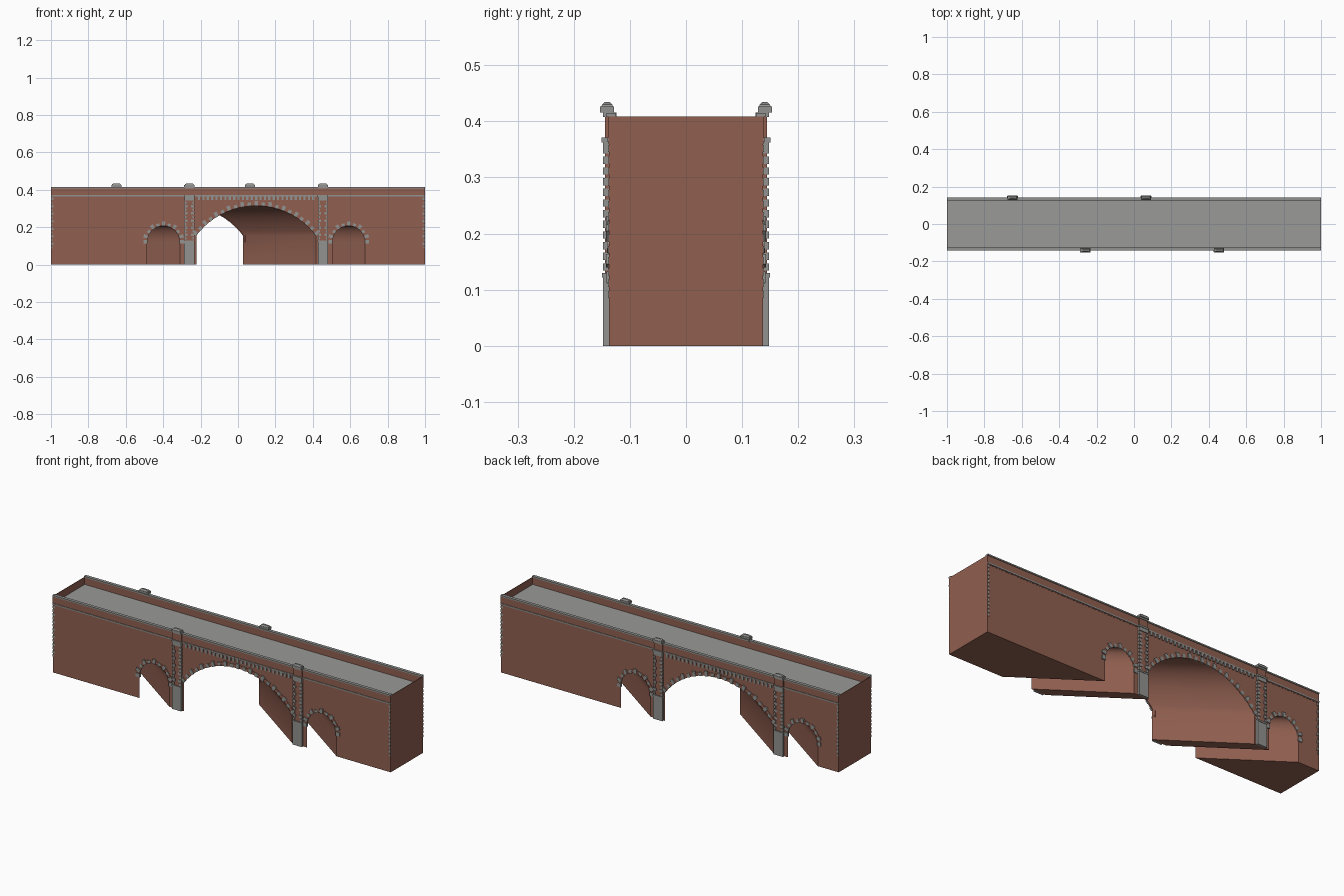
import bpy
import bmesh
import math

cube = bpy.data.objects.get("Cube")
if cube:
    bpy.data.objects.remove(cube)

SKEW = -0.39      # the back face is shifted along x, so the vaults run at an angle
WALL = 0.137      # half width of the masonry
MID = 0.097       # centre of the main arch on the front
SPRING, SMALL_SPRING = 0.155, 0.12
HALF, RISE = 0.32, 0.16
BIG_R = (HALF ** 2 + RISE ** 2) / (2 * RISE)
BIG_Z = SPRING + RISE - BIG_R
BIG_A = math.asin(HALF / BIG_R)
SMALL_R, SMALL_OFF = 0.088, 0.495
PIER_OFF, PIER_W = 0.357, 0.055


def material(name, rgb):
    m = bpy.data.materials.new(name)
    m.use_nodes = True
    m.diffuse_color = (*rgb, 1)
    b = m.node_tree.nodes["Principled BSDF"]
    b.inputs["Base Color"].default_value = (*rgb, 1)
    b.inputs["Roughness"].default_value = 0.9
    return m


BRICK = material("red brick", (0.28, 0.115, 0.08))
STONE = material("grey stone", (0.29, 0.29, 0.28))
DECK = material("road grey", (0.32, 0.32, 0.315))


def finish(bm, name, mat):
    bmesh.ops.recalc_face_normals(bm, faces=bm.faces)
    me = bpy.data.meshes.new(name)
    bm.to_mesh(me)
    bm.free()
    me.materials.append(mat)
    ob = bpy.data.objects.new(name, me)
    bpy.context.collection.objects.link(ob)
    return ob


def prism(bm, front, back, y0, y1):
    """Join two matching outlines in the xz plane."""
    a = [bm.verts.new((x, y0, z)) for x, z in front]
    b = [bm.verts.new((x, y1, z)) for x, z in back]
    bm.faces.new(a)
    bm.faces.new(b[::-1])
    n = len(a)
    for i in range(n):
        j = (i + 1) % n
        bm.faces.new((a[i], b[i], b[j], a[j]))


class Side:
    """Collects blocks for one face of the bridge; y is measured outwards."""

    def __init__(self, sign):
        self.sign, self.shift, self.bm = sign, (SKEW if sign > 0 else 0), bmesh.new()

    def poly(self, pts, y0, y1):
        pts = [(x + self.shift, z) for x, z in pts]
        prism(self.bm, pts, pts, self.sign * y0, self.sign * y1)

    def box(self, x0, x1, y0, y1, z0, z1):
        self.poly([(x0, z0), (x1, z0), (x1, z1), (x0, z1)], y0, y1)

    def wedge(self, cx, cz, r0, r1, a0, a1, depth, steps=1):
        ang = [a0 + (a1 - a0) * i / steps for i in range(steps + 1)]
        pts = [(cx + r0 * math.sin(a), cz + r0 * math.cos(a)) for a in ang]
        pts += [(cx + r1 * math.sin(a), cz + r1 * math.cos(a)) for a in ang[::-1]]
        self.poly(pts, WALL - 0.004, WALL + depth)

    def frustum(self, cx, cy, z0, z1, half0, half1):
        rings = []
        for z, (hx, hy) in ((z0, half0), (z1, half1)):
            rings.append([self.bm.verts.new((cx + self.shift + sx * hx, self.sign * (cy + sy * hy), z))
                          for sx, sy in ((-1, -1), (1, -1), (1, 1), (-1, 1))])
        lo, hi = rings
        self.bm.faces.new(lo)
        self.bm.faces.new(hi)
        for i in range(4):
            j = (i + 1) % 4
            self.bm.faces.new((lo[i], lo[j], hi[j], hi[i]))


def arch_points(cx, cz, r, half_angle, steps):
    return [(cx + r * math.sin(a), cz + r * math.cos(a))
            for a in (half_angle * (2 * i / steps - 1) for i in range(steps + 1))]


# Main masonry body with three skewed vaults
openings = []
for cx, cz, r, a, steps in ((MID - SMALL_OFF, SMALL_SPRING, SMALL_R, math.pi / 2, 16),
                            (MID, BIG_Z, BIG_R, BIG_A, 24),
                            (MID + SMALL_OFF, SMALL_SPRING, SMALL_R, math.pi / 2, 16)):
    arc = arch_points(cx, cz, r, a, steps)
    openings += [(arc[0][0], 0)] + arc + [(arc[-1][0], 0)]
ends = [(1, 0), (1, 0.366), (-1, 0.366), (-1, 0)]
bm = bmesh.new()
prism(bm, openings + ends, [(x + SKEW, z) for x, z in openings] + ends, -WALL, WALL)
body = finish(bm, "bridge_body", BRICK)
body.data.shade_smooth()
body.data.set_sharp_from_angle(angle=math.radians(30))


def plain_box(bm, x0, x1, y0, y1, z0, z1):
    pts = [(x0, z0), (x1, z0), (x1, z1), (x0, z1)]
    prism(bm, pts, pts, y0, y1)


# Road surface
bm = bmesh.new()
plain_box(bm, -0.998, 0.998, -0.128, 0.128, 0.362, 0.37)
finish(bm, "road_deck", DECK)

# End walls
bm = bmesh.new()
for s in (-1, 1):
    plain_box(bm, min(s, s * 0.997), max(s, s * 0.997), -0.13, 0.13, 0.36, 0.409)
finish(bm, "end_walls", BRICK)

for sign, label in ((-1, "front"), (1, "back")):
    # Parapet, coping, string course and corner quoins run the full length
    bm = bmesh.new()
    y = sorted((sign * 0.128, sign * (WALL + 0.001)))
    plain_box(bm, -1, 1, *y, 0.36, 0.409)
    finish(bm, label + "_parapet", BRICK)
    bm = bmesh.new()
    y = sorted((sign * 0.125, sign * 0.142))
    plain_box(bm, -1, 1, *y, 0.408, 0.415)
    finish(bm, label + "_coping", STONE)
    bm = bmesh.new()
    y = sorted((sign * 0.13, sign * 0.141))
    plain_box(bm, -1, 1, *y, 0.364, 0.371)
    finish(bm, label + "_string_course", STONE)
    bm = bmesh.new()
    y = sorted((sign * 0.13, sign * 0.139))
    for i in range(14):
        z = 0.085 + i * 0.02
        w = 0.013 if i % 2 else 0.008
        for e in (-1, 1):
            plain_box(bm, *sorted((e, e * (1 - w))), *y, z, z + 0.013)
    finish(bm, label + "_corner_quoins", STONE)

    # Brick arch rings, with stone blocks set into them
    rings, blocks = Side(sign), Side(sign)
    rings.wedge(MID, BIG_Z, BIG_R, BIG_R + 0.018, -BIG_A, BIG_A, 0.002, 24)
    n = 21
    for i in range(n):
        a = BIG_A * (2 * i / (n - 1) - 1) * 0.98
        tall = i % 2 == 0
        blocks.wedge(MID, BIG_Z, BIG_R - 0.001, BIG_R + (0.026 if tall else 0.018),
                     a - 0.022, a + 0.022, 0.006 if tall else 0.004)
    for s in (-1, 1):
        cx = MID + s * SMALL_OFF
        rings.wedge(cx, SMALL_SPRING, SMALL_R, SMALL_R + 0.016,
                    -math.pi / 2, math.pi / 2, 0.002, 16)
        for i in range(11):
            a = math.pi / 2 * (i / 5 - 1)
            tall = i % 2 == 1
            blocks.wedge(cx, SMALL_SPRING, SMALL_R - 0.001, SMALL_R + (0.024 if tall else 0.016),
                         a - 0.085, a + 0.085, 0.006 if tall else 0.004)
        for e in (-1, 1):
            x0, x1 = sorted((cx + e * (SMALL_R - 0.002), cx + e * (SMALL_R + 0.02)))
            blocks.box(x0, x1, 0.13, WALL + 0.005, SMALL_SPRING - 0.008, SMALL_SPRING + 0.012)
    finish(rings.bm, label + "_arch_rings", BRICK)
    finish(blocks.bm, label + "_arch_stones", STONE)

    # Dentils below the string course, between the piers
    dentils = Side(sign)
    count = 27
    for i in range(count):
        x = MID + (i - (count - 1) / 2) * 0.0235
        dentils.box(x - 0.006, x + 0.006, 0.13, WALL + 0.005, 0.346, 0.365)
    finish(dentils.bm, label + "_dentils", STONE)

    # Piers: stone base, brick shaft with quoins, stone band and cap
    core, stone = Side(sign), Side(sign)
    for s in (-1, 1):
        cx, h = MID + s * PIER_OFF, PIER_W / 2
        core.box(cx - h + 0.002, cx + h - 0.002, 0.128, 0.1445, 0.12, 0.41)
        stone.box(cx - h, cx + h, 0.13, 0.148, 0, 0.122)
        stone.box(cx - h - 0.001, cx + h + 0.001, 0.13, 0.15, 0.122, 0.13)
        stone.box(cx - h + 0.001, cx + h - 0.001, 0.13, 0.148, 0.343, 0.362)
        stone.box(cx - h - 0.001, cx + h + 0.001, 0.13, 0.151, 0.362, 0.371)
        for i in range(11):
            z = 0.134 + i * 0.019
            w = 0.018 if i % 2 else 0.012
            for e in (-1, 1):
                x0, x1 = sorted((cx + e * h, cx + e * (h - w)))
                stone.box(x0, x1, 0.13, 0.1475, z, z + 0.013)
        stone.box(cx - h, cx + h, 0.124, 0.148, 0.408, 0.416)
        stone.frustum(cx, 0.1405, 0.416, 0.426, (h, 0.0125), (h, 0.0125))
        stone.frustum(cx, 0.1405, 0.426, 0.430, (h - 0.003, 0.0105), (h - 0.005, 0.009))
        stone.frustum(cx, 0.1405, 0.430, 0.434, (h - 0.005, 0.009), (h - 0.013, 0.005))
    finish(core.bm, label + "_pier_shafts", BRICK)
    finish(stone.bm, label + "_pier_stonework", STONE)
